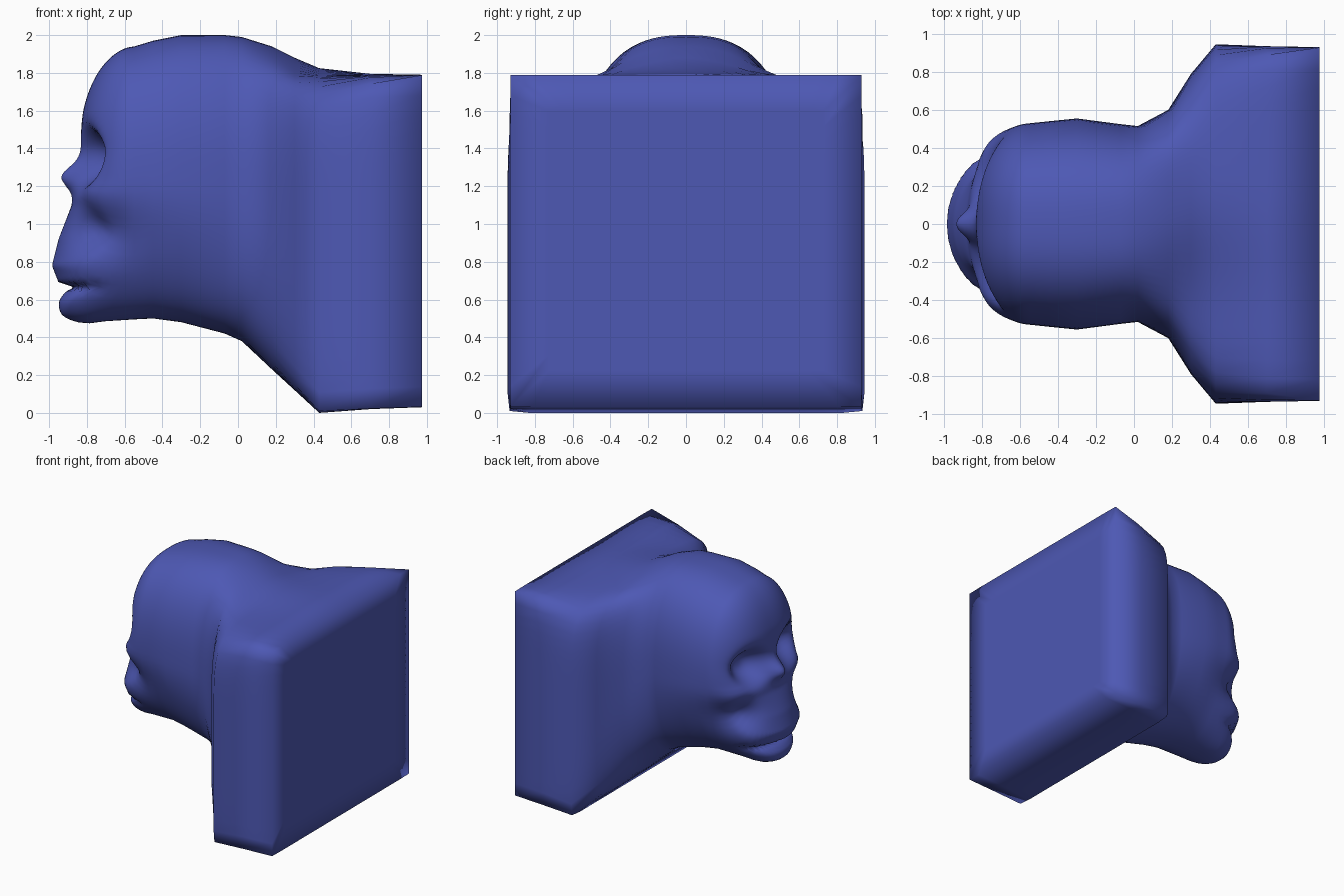
import bpy
import bmesh
from math import cos, sin, pi, exp

old = bpy.data.objects.get("Cube")
if old:
    bpy.data.objects.remove(old, do_unlink=True)

SEGMENTS = 96
FACE_RINGS = 46

# Cross-sections along x: x, bottom, top, half width,
# squareness above and below, jaw narrowing, crown ridge height
STATIONS = [
    (0.975, 0.03, 1.79, 0.93, 300, 300, 0, 0),
    (0.70, 0.02, 1.785, 0.935, 14, 200, 0, 0.01),
    (0.43, 0.0, 1.78, 0.945, 6, 60, 0, 0.045),
    (0.30, 0.12, 1.78, 0.79, 5, 8, 0, 0.10),
    (0.18, 0.23, 1.86, 0.60, 3.5, 4, 0, 0.08),
    (0.02, 0.38, 1.99, 0.515, 2.7, 2.8, 0.03, 0),
    (-0.07, 0.42, 2.0, 0.525, 2.6, 2.6, 0.06, 0),
    (-0.30, 0.48, 2.0, 0.555, 2.5, 2.5, 0.1, 0),
    (-0.45, 0.50, 1.97, 0.54, 2.5, 2.5, 0.14, 0),
    (-0.55, 0.495, 1.94, 0.53, 2.5, 2.5, 0.16, 0),
]

# Face outline on the centre line: height, x
PROFILE = [(0.40, -0.93), (0.47, -0.95), (0.54, -0.965), (0.60, -0.95),
           (0.645, -0.91), (0.665, -0.86), (0.69, -0.95), (0.78, -0.985),
           (0.92, -0.95), (1.10, -0.88), (1.25, -0.85), (1.40, -0.835),
           (1.60, -0.845), (2.0, -0.84)]


def bump(value, centre, width):
    return exp(-((value - centre) / width) ** 2)


def ramp(value, low, high):
    t = min(max((value - low) / (high - low), 0), 1)
    return t * t * (3 - 2 * t)


def outline(z):
    for (z0, x0), (z1, x1) in zip(PROFILE, PROFILE[1:]):
        if z <= z1:
            return x0 + (x1 - x0) * max(z - z0, 0) / (z1 - z0)
    return PROFILE[-1][1]


def ring(station, scale=1.0):
    x, low, high, half, upper, lower, jaw, crown = station
    points = []
    for i in range(SEGMENTS):
        c, s = cos(2 * pi * i / SEGMENTS), sin(2 * pi * i / SEGMENTS)
        power = upper if s > 0 else lower
        r = scale * (abs(c) ** power + abs(s) ** power) ** (-1 / power)
        z = (low + high) / 2 + r * s * (high - low) / 2
        y = r * c * half * (1 - jaw * (1 - ramp(z, 0.6, 1.2)))
        if s > 0:
            z += crown * bump(y, 0, 0.33)
        points.append((x, y, z))
    return points


def face_point(y, z, scale, direction, back):
    """Front surface: muzzle curve, sockets, nose and cheek hollows."""
    a = abs(y)
    x = outline(z) + a * a * (0.35 + 0.85 * (1 - ramp(z, 0.9, 1.2)))
    x -= 0.085 * bump(y, 0, 0.08) * bump(z, 1.25, 0.07)
    x += 0.16 * exp(-(((a - 0.25) / 0.15) ** 2 + ((z - 1.35) / 0.13) ** 2) ** 1.5)
    x += 0.07 * bump(a, 0.36, 0.10) * bump(z, 0.97, 0.11)
    # Round the rim: soft crown, firmer temples, tight chin
    p = 6 - 3 * direction if direction > 0 else 6 - 22 * direction
    x = back + (x - back) * (1 - scale ** p) ** 0.57
    # Chin hangs slightly below the jaw line
    z -= 0.045 * ramp(-x, 0.6, 0.85) * (1 - ramp(z, 0.47, 0.64))
    return (x, y, z)


# Block back, block sides, neck and cranium
rings = [ring(STATIONS[0], s) for s in (0.3, 0.55, 0.78)]
rings += [ring(s) for s in STATIONS]

# Face, closing towards its middle
back = STATIONS[-1][0]
for k in range(1, FACE_RINGS):
    scale = 1 - (k / FACE_RINGS) ** 1.3
    rings.append([face_point(y, z, scale, sin(2 * pi * i / SEGMENTS), back)
                  for i, (_, y, z) in enumerate(ring(STATIONS[-1], scale))])

# Hollow the sides of the head below the cheekbones
for row in rings:
    for i, (x, y, z) in enumerate(row):
        if x < -0.3:
            dent = 0.12 * bump(x, -0.68, 0.15) * bump(z, 0.94, 0.15)
            row[i] = (x, y * (1 - dent), z)

bm = bmesh.new()
loops = [[bm.verts.new(p) for p in row] for row in rings]
for a, b in zip(loops, loops[1:]):
    for i in range(SEGMENTS):
        j = (i + 1) % SEGMENTS
        bm.faces.new((a[i], a[j], b[j], b[i]))
bm.faces.new(loops[0])
bm.faces.new(loops[-1])
bmesh.ops.recalc_face_normals(bm, faces=bm.faces)
for f in bm.faces:
    f.smooth = True

mesh = bpy.data.meshes.new("skull_on_block")
bm.to_mesh(mesh)
bm.free()
skull = bpy.data.objects.new("skull_on_block", mesh)
bpy.context.collection.objects.link(skull)

# Single blue material
blue = bpy.data.materials.new("blue")
blue.use_nodes = True
colour = (0.075, 0.098, 0.456, 1)
blue.diffuse_color = colour
blue.node_tree.nodes["Principled BSDF"].inputs["Base Color"].default_value = colour
mesh.materials.append(blue)
